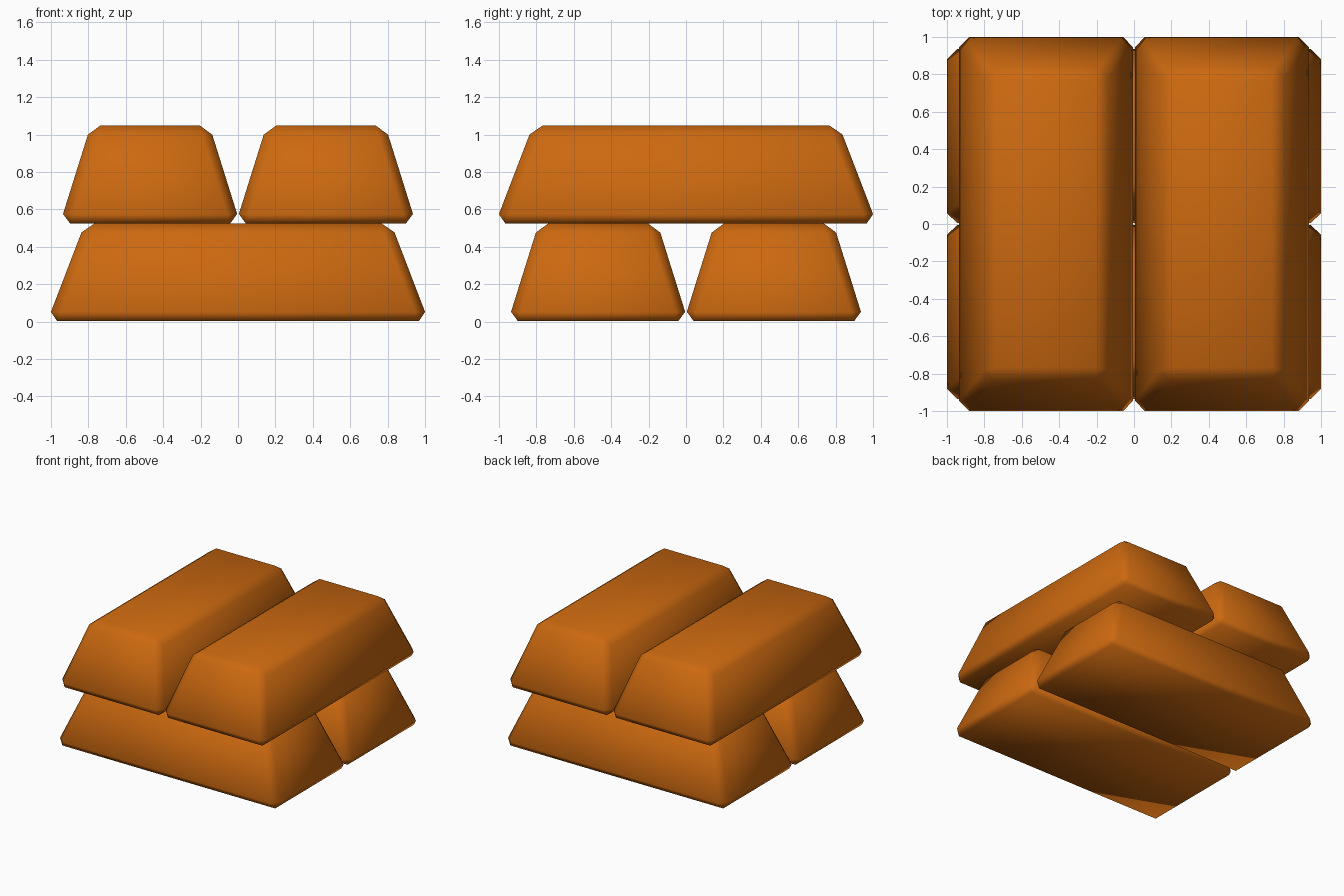
import bpy, bmesh, math

if "Cube" in bpy.data.objects:
    bpy.data.objects.remove(bpy.data.objects["Cube"])

orange = bpy.data.materials.new("copper orange")
orange.diffuse_color = (0.60, 0.14, 0.005, 1)
orange.use_nodes = True
orange.node_tree.nodes["Principled BSDF"].inputs["Base Color"].default_value = orange.diffuse_color

HEIGHT = 0.523


def ingot(name, location, turn):
    """Tapered bar lying along x, chamfered on every edge."""
    bm = bmesh.new()
    bmesh.ops.create_cube(bm, size=2)
    for v in bm.verts:
        half_l, half_w = (0.818, 0.317) if v.co.z > 0 else (1.019, 0.481)
        v.co = (v.co.x * half_l, v.co.y * half_w, HEIGHT if v.co.z > 0 else 0)
    bmesh.ops.bevel(bm, geom=bm.edges[:], offset=0.052, offset_type='OFFSET',
                    segments=1, profile=0.5, affect='EDGES')
    for f in bm.faces:
        f.smooth = True
    mesh = bpy.data.meshes.new(name)
    bm.to_mesh(mesh)
    bm.free()
    mesh.materials.append(orange)
    obj = bpy.data.objects.new(name, mesh)
    obj.location = location
    obj.rotation_euler.z = turn
    bpy.context.collection.objects.link(obj)


# two bars along x below, two bars along y on top
for side, label in ((-1, "a"), (1, "b")):
    ingot("lower_ingot_" + label, (0, side * 0.47, 0.003), 0)
    ingot("upper_ingot_" + label, (side * 0.47, 0, HEIGHT + 0.003), math.pi / 2)
